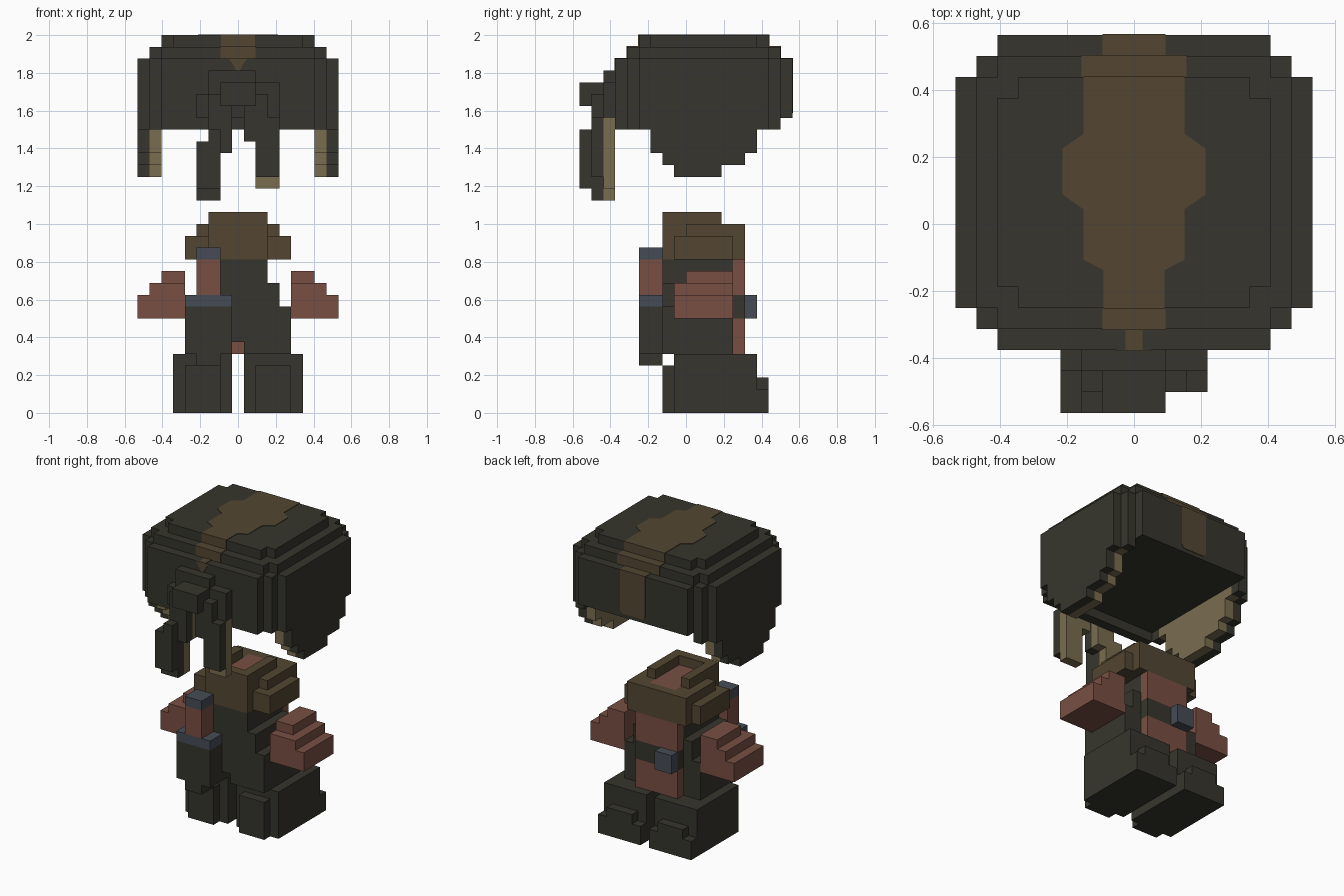
import bpy
import bmesh

cube = bpy.data.objects.get("Cube")
if cube:
    bpy.data.objects.remove(cube, do_unlink=True)

UNIT = 1 / 16      # edge of one block
SKIN = 0.06        # painted plate thickness, in blocks


def material(name, hex_code):
    parts = [int(hex_code[i:i + 2], 16) / 255 for i in (0, 2, 4)]
    colour = [((c + 0.055) / 1.055) ** 2.4 for c in parts] + [1]
    mat = bpy.data.materials.new(name)
    mat.use_nodes = True
    mat.diffuse_color = colour
    mat.node_tree.nodes["Principled BSDF"].inputs["Base Color"].default_value = colour
    return mat


dark = material("dark olive", "36352d")
brown = material("brown", "534632")
tan = material("tan", "7a6d50")
red = material("brick red", "784f42")
blue = material("slate blue", "464b55")


def finish(name, mat, bm):
    bmesh.ops.recalc_face_normals(bm, faces=bm.faces)
    mesh = bpy.data.meshes.new(name)
    bm.to_mesh(mesh)
    bm.free()
    mesh.materials.append(mat)
    bpy.context.collection.objects.link(bpy.data.objects.new(name, mesh))


def block(x, y, z):
    """x holds inclusive columns around the middle one; y and z hold edges."""
    return (x[0] - 0.5, x[1] + 0.5), y, z


def wide(half, y, z):
    return block((-half, half), y, z)


def part(name, mat, *blocks):
    bm = bmesh.new()
    for spans in blocks:
        verts = bmesh.ops.create_cube(bm, size=1)["verts"]
        for v in verts:
            v.co = [UNIT * span[int(c > 0)] for c, span in zip(v.co, spans)]
    finish(name, mat, bm)


def pair(name, mat, *blocks):
    part("left_" + name, mat, *blocks)
    part("right_" + name, mat, *[((-x[1], -x[0]), y, z) for x, y, z in blocks])


def plate(name, mat, profile, place, offset):
    """Symmetric flat outline, given as (position, half width), extruded."""
    bm = bmesh.new()
    outline = [(w, p) for p, w in profile] + [(-w, p) for p, w in reversed(profile)]
    verts = [bm.verts.new([UNIT * c for c in place(x, p)]) for x, p in outline]
    face = bm.faces.new(verts)
    new = bmesh.ops.extrude_face_region(bm, geom=[face])["geom"]
    moved = [g for g in new if isinstance(g, bmesh.types.BMVert)]
    bmesh.ops.translate(bm, verts=moved, vec=[UNIT * c for c in offset])
    finish(name, mat, bm)


# Hair cap, each layer with stepped corners
part("hair_cap", dark, *[wide(8 - s, (-4 - s, 7 + s), (25, 30)) for s in range(3)])
part("hair_upper", dark, *[wide(7 - s, (-4 - s, 7 + s), (30, 31)) for s in range(2)])
part("hair_crown", dark, *[wide(6 - s, (-3 - s, 6 + s), (31, 32)) for s in range(2)])
part("hair_front_rim", dark, wide(6, (-6, -5), (24, 25)))

# Side flaps, dark outside and tan inside
steps = [((-3, 6), (22, 24)), ((-2, 5), (21, 22)), ((-1, 3), (20, 21))]
pair("hair_flap", dark, block((8, 8), (-4, 7), (24, 25)),
     block((7, 7), (-5, -4), (24, 25)), block((7, 7), (7, 8), (24, 25)),
     *[block((8, 8), y, z) for y, z in steps])
pair("flap_lining", tan, block((7, 7), (-4, 7), (24, 25)),
     *[block((7, 7), y, z) for y, z in steps])

# Painted stripe over the cap
crown = [(-4 - SKIN, 1.45), (-2.2, 1.45), (-1.7, 2.4), (0.7, 2.4), (1.4, 3.4),
         (3.6, 3.4), (4.3, 2.4), (7 + SKIN, 2.4)]
plate("stripe_crown", brown, crown, lambda x, p: (x, p, 31), (0, 0, 1 + SKIN))
part("stripe_front_step", brown, wide(1, (-5 - SKIN, -4), (30, 31 + SKIN)))
part("stripe_back_step", brown, wide(2, (7, 8 + SKIN), (30, 31 + SKIN)))
plate("stripe_front_tread", brown, [(-6 - SKIN, 0.4), (-5, 0.4)],
      lambda x, p: (x, p, 30), (0, 0, SKIN))
plate("stripe_forehead", brown, [(29, 0.15), (29.5, 0.4), (30, 0.8)],
      lambda x, p: (x, -6, p), (0, -SKIN, 0))
part("stripe_back_tread", brown, wide(1, (8, 9 + SKIN), (30, 30 + SKIN)))
plate("stripe_back", brown, [(25.4, 1.2), (25.7, 1.5), (30, 1.5)],
      lambda x, p: (x, 9, p), (0, SKIN, 0))

# Forelock with two hanging strands
part("forelock", dark,
     block((-2, 1), (-7, -6), (28, 29)), block((-2, 3), (-7, -6), (25, 28)),
     block((-3, -3), (-7, -6), (25, 27)), wide(1, (-9, -7), (26, 28)))
part("right_strand", dark,
     block((-2, -2), (-8, -7), (23, 27)), block((-2, -1), (-8, -7), (22, 26)),
     block((-3, -2), (-8, -7), (18, 23)), block((-3, -2), (-9, -8), (19, 23)),
     block((-2, -2), (-9, -8), (23, 24)))
part("left_strand", dark,
     block((1, 1), (-8, -7), (23, 26)), block((2, 2), (-8, -7), (25, 27)),
     block((2, 3), (-8, -7), (20, 25)))
part("right_strand_lining", tan, block((-3, -2), (-7, -6), (18, 23)),
     block((-2, -1), (-7, -6), (22, 25)))
part("left_strand_lining", tan, block((2, 3), (-7, -6), (19, 25)),
     block((1, 1), (-7, -6), (23, 25)))

# Boots
pair("boot", dark,
     block((1, 5), (-1, 6), (0, 5)), block((2, 4), (-2, -1), (0, 4)),
     block((1, 5), (6, 7), (0, 2)), block((2, 4), (6, 7), (2, 3)))

# Coat, narrowing upward
pair("coat_skirt", dark, block((1, 4), (-2, 4), (5, 6)))
part("coat", dark, wide(4, (-2, 4), (6, 9)), wide(3, (-2, 4), (9, 11)),
     wide(2, (-2, 4), (11, 13)))
part("back_panel", red, wide(2, (4, 5), (5, 8)), wide(2, (4, 5), (10, 13)))
part("back_belt", dark, wide(2, (4, 5), (8, 10)))
part("belt_pouch", blue, block((-2, -1), (5, 6), (8, 10)))

# Collar around the neck
part("collar", brown, wide(2, (-2, -1), (13, 17)), wide(2, (-1, 5), (13, 15)),
     wide(2, (4, 5), (15, 16)))
pair("collar_rim", brown, block((2, 2), (-1, 3), (15, 17)),
     block((2, 2), (3, 4), (15, 16)))
pair("collar_shoulder", brown, block((3, 4), (-1, 4), (13, 15)),
     block((3, 3), (0, 5), (13, 16)))
part("neck", red, wide(1, (-1, 4), (15, 16)))

# Arms
pair("arm", red, block((5, 8), (-1, 4), (8, 10)), block((5, 7), (-1, 4), (10, 11)),
     block((5, 6), (0, 4), (11, 12)))

# Sheath and grip at the right hip
part("sheath", dark, block((-4, -1), (-4, -2), (5, 9)),
     block((-3, -2), (-4, -2), (4, 5)))
part("sheath_guard", blue, block((-4, -1), (-4, -2), (9, 10)))
part("grip", red, block((-3, -2), (-4, -2), (10, 13)))
part("grip_pommel", blue, block((-3, -2), (-4, -2), (13, 14)))
